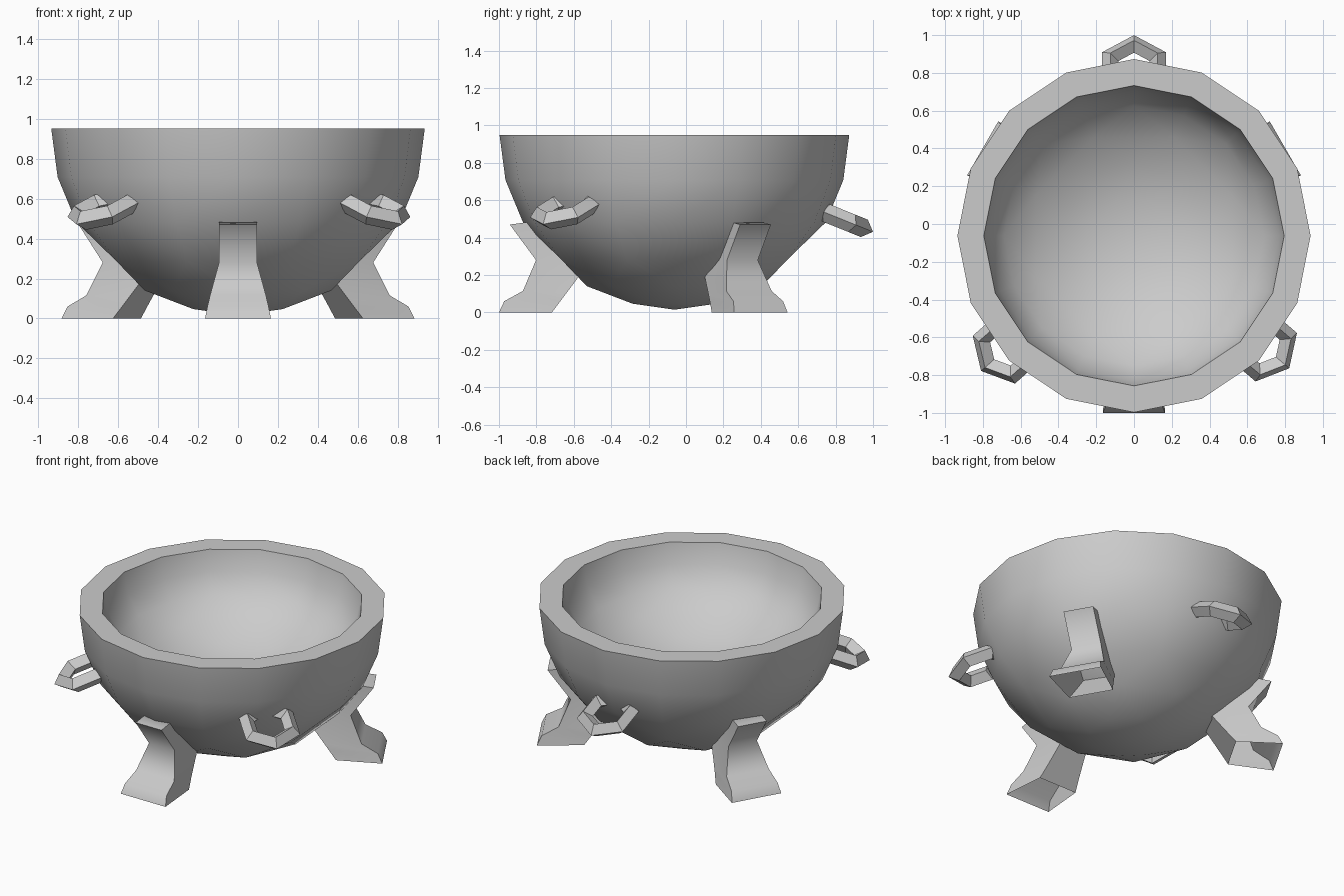
import bpy, bmesh, math
from mathutils import Matrix, Vector

if "Cube" in bpy.data.objects:
    bpy.data.objects.remove(bpy.data.objects["Cube"])

AXIS = Vector((0, -0.062, 0))   # centre of the bowl on the ground
RIM_Z = 0.95
OUTER, OUTER_DEPTH = 0.935, 0.935
INNER, INNER_DEPTH = 0.795, 0.52
SIDES = 16

grey = bpy.data.materials.new("stone grey")
grey.use_nodes = True
colour = (0.6, 0.6, 0.6, 1)
grey.diffuse_color = colour
grey.node_tree.nodes["Principled BSDF"].inputs["Base Color"].default_value = colour


def finish(name, bm, smooth_angle=None):
    bmesh.ops.recalc_face_normals(bm, faces=bm.faces)
    mesh = bpy.data.meshes.new(name)
    bm.to_mesh(mesh)
    bm.free()
    obj = bpy.data.objects.new(name, mesh)
    bpy.context.collection.objects.link(obj)
    mesh.materials.append(grey)
    if smooth_angle:
        bpy.ops.object.select_all(action='DESELECT')
        obj.select_set(True)
        bpy.context.view_layer.objects.active = obj
        bpy.ops.object.shade_smooth_by_angle(angle=math.radians(smooth_angle))


def around(degrees):
    """Placement that turns +x outward at an angle about the bowl axis."""
    return Matrix.Translation(AXIS) @ Matrix.Rotation(math.radians(degrees), 4, 'Z')


# Bowl: two shells, sixteen-sided near the rim, staggered and eight-sided below
def shell_ring(bm, radius, depth, level):
    """Vertices of one ring; coarse rings list each vertex more than once."""
    drop = math.radians(15 * level)
    r, z = radius * math.cos(drop), RIM_Z - depth * math.sin(drop)
    share = 1 if level < 3 else 2 if level < 6 else SIDES
    ring = []
    for k in range(SIDES // share):
        a = math.tau * (k * share + level % 2 * (share - 1)) / SIDES
        vert = bm.verts.new((r * math.cos(a), r * math.sin(a), z))
        ring += [vert] * share
    if share == 2 and level % 2 == 0:
        ring = ring[1:] + ring[:1]   # centre each pair on its own corner
    return ring


def join_rings(bm, upper, lower):
    for i in range(SIDES):
        j = (i + 1) % SIDES
        for tri in ((upper[i], upper[j], lower[i]), (upper[j], lower[j], lower[i])):
            if len(set(tri)) == 3:
                bm.faces.new(tri)


bm = bmesh.new()
rims = []
for radius, depth in ((OUTER, OUTER_DEPTH), (INNER, INNER_DEPTH)):
    rings = [shell_ring(bm, radius, depth, level) for level in range(7)]
    for upper, lower in zip(rings, rings[1:]):
        join_rings(bm, upper, lower)
    rims.append(rings[0])
join_rings(bm, *rims)
bm.transform(around(0))
finish("bowl", bm, 50)

# Legs: sections from the top down, each (radius, height, half width) front and back
LEG = [((0.88, 0.47, 0.095), (0.77, 0.485, 0.095)),
       ((0.74, 0.28, 0.095), (0.49, 0.22, 0.095)),
       ((0.81, 0.115, 0.14), (0.58, 0.10, 0.118)),
       ((0.91, 0.06, 0.153), (0.61, 0.06, 0.126)),
       ((0.938, 0.0, 0.165), (0.655, 0.0, 0.14))]


def leg(name, degrees, inset):
    bm = bmesh.new()
    rings = []
    for (r, z, w), (br, bz, bw) in LEG:
        corners = [(r, -w, z), (r, w, z), (br, bw, bz), (br, -bw, bz)]
        rings.append([bm.verts.new(c) for c in corners])
    bm.faces.new(rings[0])
    for upper, lower in zip(rings, rings[1:]):   # the sole stays open
        for i in range(4):
            j = (i + 1) % 4
            bm.faces.new((upper[i], lower[i], lower[j], upper[j]))
    bm.transform(around(degrees) @ Matrix.Translation((-inset, 0, 0)))
    finish(name, bm, 65)


leg("front_leg", -90, 0)
leg("left_leg", 30, 0.013)
leg("right_leg", 150, 0.013)


# Handles: six-sided rings of diamond section, tilted down and sunk in the wall
def handle(name, degrees, reach, height):
    bm = bmesh.new()
    rings = []
    for i in range(6):
        turn = Matrix.Rotation(math.tau * i / 6, 4, 'Z')
        section = []
        for k in range(4):
            a = math.tau * k / 4
            point = Vector((0.145 + 0.05 * math.cos(a), 0, 0.05 * math.sin(a)))
            section.append(bm.verts.new(turn @ point))
        rings.append(section)
    for i in range(6):
        a, b = rings[i], rings[(i + 1) % 6]
        for k in range(4):
            n = (k + 1) % 4
            bm.faces.new((a[k], b[k], b[n], a[n]))
    tilt = Matrix.Rotation(math.radians(22), 4, 'Y')
    bm.transform(around(degrees) @ Matrix.Translation((reach, 0, height)) @ tilt)
    finish(name, bm)


handle("back_handle", 90, 0.881, 0.504)
handle("left_handle", -40.5, 0.9, 0.545)
handle("right_handle", 221.5, 0.9, 0.545)
